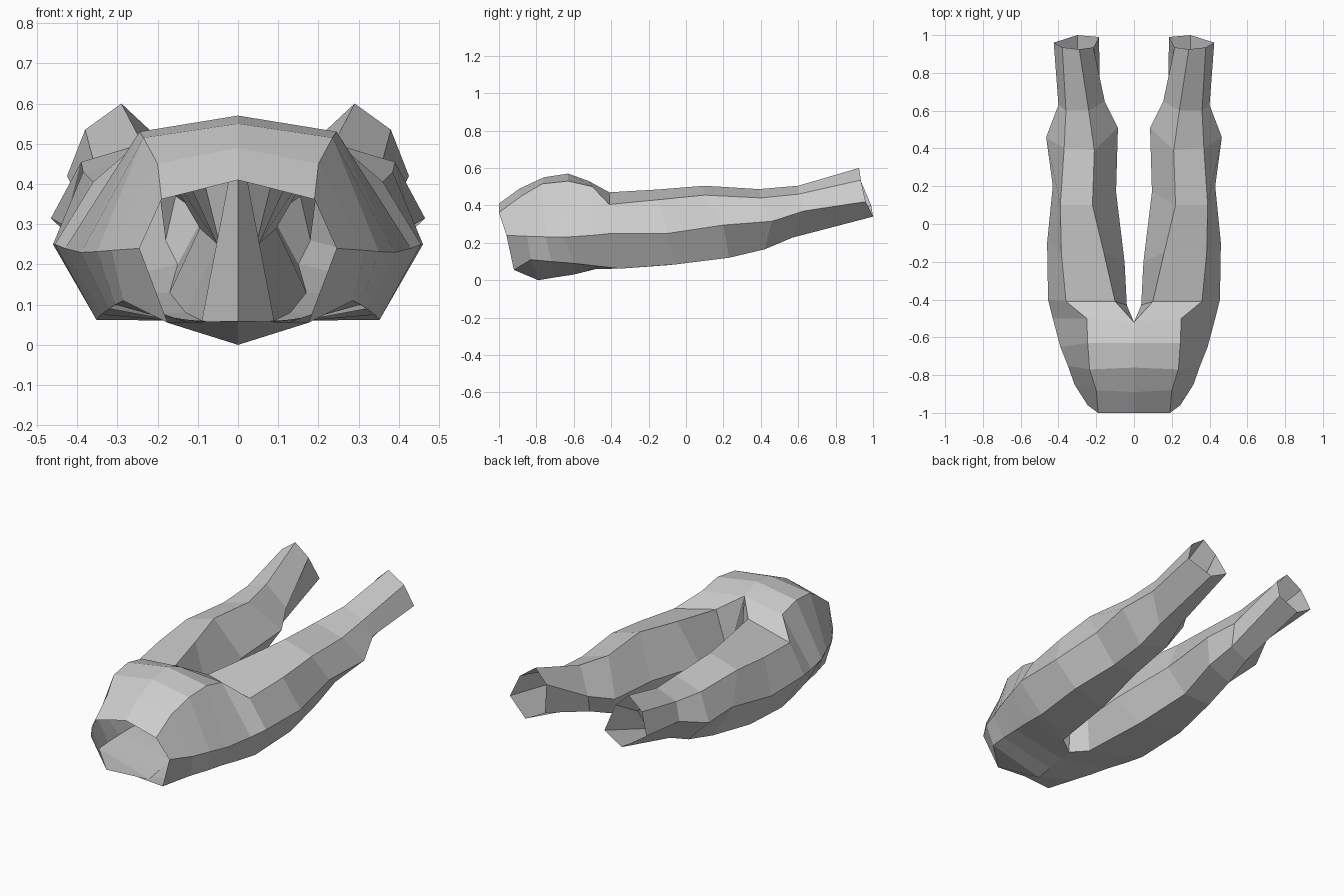
import bpy, bmesh

# Half sections of the hips, waist to crotch:
# centre top, upper crease, side crease, lower crease, centre bottom
HIPS = [
    [(0, -1, .41), (.19, -1, .362), (.245, -.96, .24), (.175, -.92, .055), (0, -.91, .06)],
    [(0, -.89, .49), (.2, -.88, .45), (.315, -.85, .235), (.285, -.83, .11), (0, -.79, 0)],
    [(0, -.76, .55), (.235, -.77, .515), (.35, -.75, .232), (.305, -.72, .1), (0, -.7, .015)],
    [(0, -.63, .57), (.245, -.63, .53), (.39, -.65, .23), (.32, -.6, .09), (0, -.6, .03)],
    [(0, -.52, .53), (.25, -.5, .5), (.43, -.5, .24), (.34, -.47, .075), (0, -.54, .045)],
]

# Six-sided leg sections, crotch to hem:
# top, upper outer, outer, bottom, lower inner, upper inner
LEG = [
    [(.1, -.41, .47), (.36, -.41, .405), (.455, -.4, .25),
     (.352, -.35, .062), (.09, -.48, .06), (.038, -.43, .22)],
    [(.16, -.15, .485), (.385, -.15, .43), (.46, -.1, .25),
     (.365, -.05, .085), (.13, -.1, .08), (.05, -.2, .25)],
    [(.22, .1, .505), (.39, .1, .455), (.43, .2, .295),
     (.33, .23, .12), (.17, .22, .13), (.095, .17, .29)],
    [(.21, .39, .487), (.37, .4, .44), (.465, .46, .315),
     (.31, .42, .165), (.15, .45, .2), (.085, .51, .32)],
    [(.24, .6, .505), (.36, .6, .46), (.4, .63, .37),
     (.3, .57, .228), (.18, .6, .26), (.155, .65, .37)],
    [(.29, .925, .6), (.38, .935, .535), (.425, .96, .42),
     (.3, 1, .34), (.185, .99, .4), (.215, .935, .53)],
]


def bridge(bm, a, b, closed):
    """Join two vertex rows with quads."""
    n = len(a)
    for i in range(n if closed else n - 1):
        j = (i + 1) % n
        bm.faces.new((a[i], a[j], b[j], b[i]))


bm = bmesh.new()
hips = [[bm.verts.new(p) for p in row] for row in HIPS]
leg = [[bm.verts.new(p) for p in row] for row in LEG]

# Hips, open at the waist
for a, b in zip(hips, hips[1:]):
    bridge(bm, a, b, False)

# Hip to thigh transition
bridge(bm, hips[-1], leg[0][:5], False)

# Crotch gusset between the legs
h, t = hips[-1], leg[0]
bm.faces.new((h[0], t[0], t[5]))
bm.faces.new((h[0], t[5], t[4], h[4]))

# Leg, open at the hem
for a, b in zip(leg, leg[1:]):
    bridge(bm, a, b, True)

mesh = bpy.data.meshes.new("trousers")
bm.to_mesh(mesh)
bm.free()
trousers = bpy.data.objects.new("trousers", mesh)
bpy.context.collection.objects.link(trousers)

# Other half
mirror = trousers.modifiers.new("mirror", 'MIRROR')
mirror.use_axis[0] = True
mirror.use_clip = True
mirror.merge_threshold = 0.001
